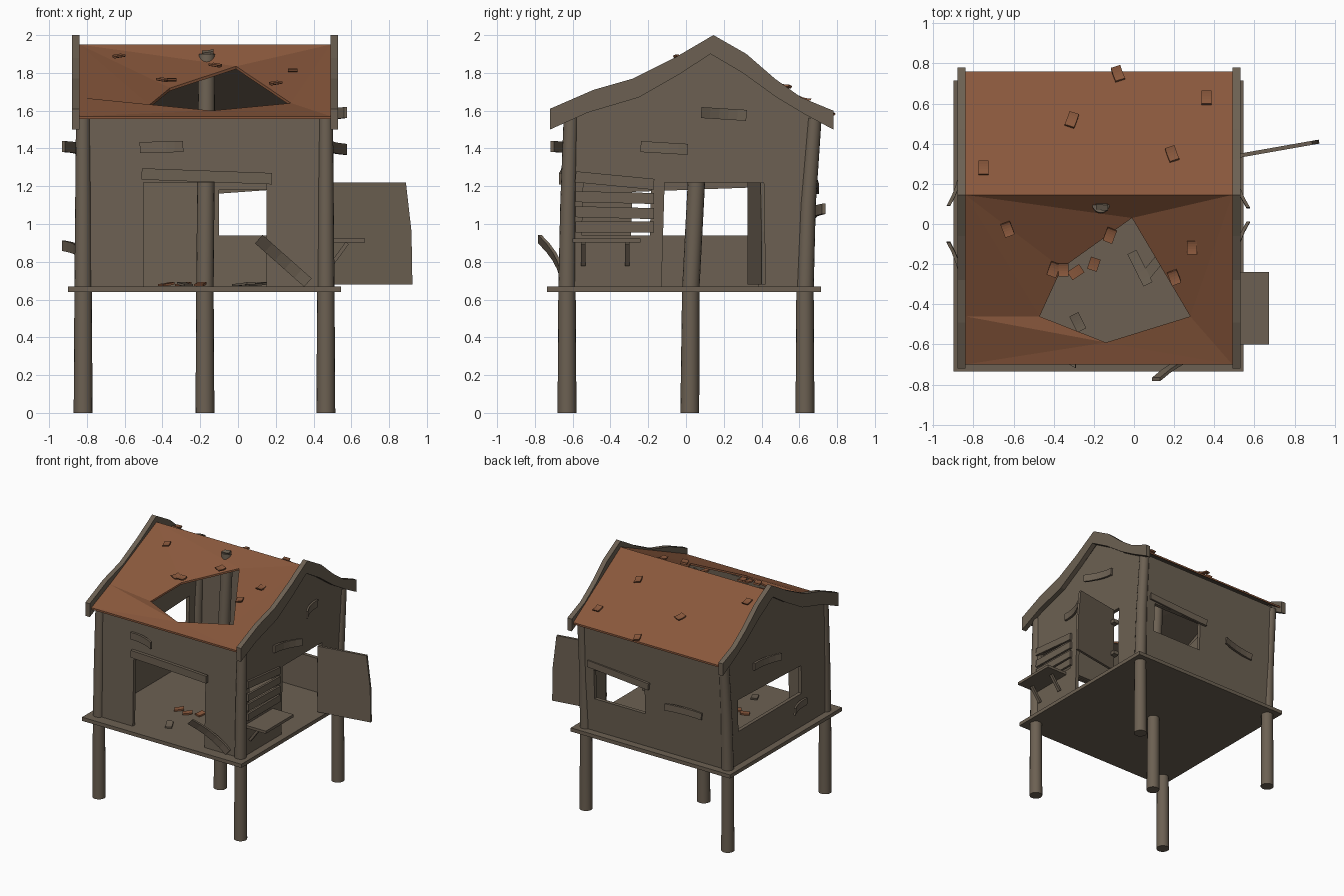
import bpy, bmesh, math
from mathutils import Vector

cube = bpy.data.objects.get("Cube")
if cube:
    bpy.data.objects.remove(cube, do_unlink=True)


def material(name, rgb):
    m = bpy.data.materials.new(name)
    m.use_nodes = True
    m.diffuse_color = (*rgb, 1)
    m.node_tree.nodes["Principled BSDF"].inputs["Base Color"].default_value = (*rgb, 1)
    return m


WOOD = material("weathered wood", (0.15, 0.118, 0.085))
CLAY = material("clay roof", (0.25, 0.097, 0.045))


def finish(name, bm, *mats):
    bmesh.ops.recalc_face_normals(bm, faces=bm.faces)
    me = bpy.data.meshes.new(name)
    bm.to_mesh(me)
    bm.free()
    for m in mats:
        me.materials.append(m)
    ob = bpy.data.objects.new(name, me)
    bpy.context.collection.objects.link(ob)
    return ob


def extrude(bm, offset):
    ext = bmesh.ops.extrude_face_region(bm, geom=bm.faces[:])["geom"]
    verts = [v for v in ext if isinstance(v, bmesh.types.BMVert)]
    bmesh.ops.translate(bm, verts=verts, vec=offset)


def rect(a0, a1, z0, z1):
    return [(a0, z0), (a1, z0), (a1, z1), (a0, z1)]


def panel(name, axis, pos, thick, loops, lean=0):
    """Upright slab across the given axis; the first loop is the outline, the rest are holes."""
    bm = bmesh.new()
    for loop in loops:
        vs = [bm.verts.new((pos, a, z) if axis == "x" else (a, pos, z)) for a, z in loop]
        for i, v in enumerate(vs):
            bm.edges.new((v, vs[i - 1]))
    bmesh.ops.triangle_fill(bm, edges=bm.edges[:], use_beauty=True)
    extrude(bm, (thick, 0, 0) if axis == "x" else (0, thick, 0))
    for v in bm.verts:
        v.co.y += lean * (v.co.z - 0.66)
    bmesh.ops.dissolve_limit(bm, angle_limit=0.01, verts=bm.verts[:], edges=bm.edges[:])
    return finish(name, bm, WOOD)


def box(name, lo, hi):
    bm = bmesh.new()
    bmesh.ops.create_cube(bm, size=1)
    for v in bm.verts:
        v.co = [lo[i] if v.co[i] < 0 else hi[i] for i in range(3)]
    return finish(name, bm, WOOD)


def loft(name, rings, mat=WOOD):
    bm = bmesh.new()
    rows = [[bm.verts.new(p) for p in ring] for ring in rings]
    for r, s in zip(rows, rows[1:]):
        for i in range(len(r)):
            bm.faces.new((r[i - 1], r[i], s[i], s[i - 1]))
    bm.faces.new(rows[0])
    bm.faces.new(rows[-1])
    return finish(name, bm, mat)


def plank(name, a, b, width, out, curl=0, thick=0.018, mat=WOOD):
    """Board from a to b lying on a surface facing out; the b end curls away from it."""
    a, b, n = Vector(a), Vector(b), Vector(out).normalized()
    side = n.cross(b - a).normalized() * width / 2
    rings = []
    steps = 5 if curl else 1
    for i in range(steps + 1):
        t = i / steps
        p = a.lerp(b, t) + n * curl * t * t
        rings.append([p - side, p + side, p + side + n * thick, p - side + n * thick])
    return loft(name, rings, mat)


def post(name, path):
    rings = []
    for x, y, z, r in path:
        rings.append([(x + r * math.cos(k * math.pi / 8), y + r * math.sin(k * math.pi / 8), z)
                      for k in range(16)])
    ob = loft(name, rings)
    bpy.ops.object.select_all(action="DESELECT")
    bpy.context.view_layer.objects.active = ob
    ob.select_set(True)
    bpy.ops.object.shade_smooth_by_angle(angle=math.radians(40))


# Stilts and floor
for side, x in (("right", -0.82), ("left", 0.465)):
    for end, y, lean in (("front", -0.63, 0.02), ("back", 0.63, 0.05)):
        post(f"{end}_{side}_post", [(x, y, 0, 0.05), (x, y, 0.65, 0.046),
                                    (x, y + lean * 0.3, 1.1, 0.042), (x, y + lean, 1.56, 0.038)])
post("centre_post", [(-0.175, 0.02, 0, 0.05), (-0.175, 0.025, 0.65, 0.046),
                     (-0.17, 0.055, 1.22, 0.046), (-0.165, 0.1, 1.9, 0.044)])
box("floor", (-0.9, -0.735, 0.64), (0.545, 0.715, 0.67))

# Front and back walls
panel("front_wall", "y", -0.65, 0.03,
      [rect(-0.83, 0.47, 0.65, 1.57), rect(-0.5, 0.15, 0.668, 1.22)], 0.025)
panel("back_wall", "y", 0.625, 0.03,
      [rect(-0.83, 0.47, 0.65, 1.57), rect(-0.1, 0.36, 0.94, 1.18)], 0.05)

# Gable walls and wavy gable trim
upper = [(-0.72, 1.61), (-0.49, 1.71), (-0.28, 1.77), (-0.06, 1.88), (0.145, 2.0),
         (0.32, 1.9), (0.47, 1.77), (0.61, 1.67), (0.78, 1.6)]
lower = [(0.78, 1.5), (0.63, 1.58), (0.48, 1.67), (0.3, 1.8), (0.13, 1.9),
         (-0.04, 1.79), (-0.25, 1.67), (-0.52, 1.59), (-0.72, 1.5)]
gable = [(-0.64, 0.65), (0.64, 0.65), (0.64, 1.58)]
gable += [(y, z + 0.03) for y, z in lower[1:-1]] + [(-0.64, 1.56)]
panel("left_wall", "x", 0.455, 0.03,
      [gable, rect(-0.13, 0.38, 0.668, 1.22), rect(-0.56, -0.2, 0.94, 1.22)], 0.03)
panel("right_wall", "x", -0.845, 0.03,
      [gable, [(-0.3, 0.94), (0.52, 0.94), (0.52, 1.2), (-0.3, 1.17)]], 0.03)
for side, x in (("right", -0.88), ("left", 0.49)):
    panel(f"{side}_gable_trim", "x", x, 0.04, [upper + lower])

# Roof with a sagging hole in the front slope, wooden underneath
RIDGE = (0.145, 1.95)
bm = bmesh.new()
spots = {"A": (-0.84, -0.7, 1.57), "B": (-0.84, -0.46, 1.67), "C": (-0.84, *RIDGE),
         "D": (0.49, *RIDGE), "E": (0.49, -0.7, 1.57), "F": (-0.84, 0.76, 1.565),
         "G": (0.49, 0.76, 1.565), "1": (-0.47, -0.46, 1.63), "2": (-0.36, -0.22, 1.72),
         "3": (-0.01, 0.03, 1.835), "4": (0.28, -0.46, 1.64), "5": (-0.14, -0.59, 1.6)}
spots = {k: bm.verts.new(p) for k, p in spots.items()}
for f in ("B15", "AB5", "A5E", "E54", "DE4", "D43", "CD3", "C32", "C21", "C1B", "CFGD"):
    bm.faces.new([spots[k] for k in f])
bmesh.ops.recalc_face_normals(bm, faces=bm.faces)
extrude(bm, (0, 0, -0.015))
bmesh.ops.recalc_face_normals(bm, faces=bm.faces)
for f in bm.faces:
    f.material_index = 1 if f.normal.z < -0.3 else 0
finish("roof", bm, CLAY, WOOD)

# Lifted roof tiles
tiles = [(-0.08, 0.74), (0.36, 0.62), (-0.31, 0.51), (0.19, 0.34), (-0.75, 0.27), (-0.63, -0.02),
         (-0.12, -0.05), (0.29, -0.11), (0.2, -0.26), (-0.4, -0.22), (-0.35, -0.22)]
for i, (x, y) in enumerate(tiles):
    s = 1 if y > RIDGE[0] else -1
    slope = 0.626 if s > 0 else 0.45
    z = RIDGE[1] - abs(y - RIDGE[0]) * slope - (0 if s > 0 or x < -0.5 else 0.035)
    d = Vector(((i % 3 - 1) * 0.012, s * 0.027, -slope * 0.027))
    p = Vector((x, y, z))
    plank(f"roof_tile_{i}", p - d, p + d, 0.05, (0, s * slope, 1), 0.022, 0.012, CLAY)
plank("ridge_splinter", (-0.19, 0.09, 1.895), (-0.13, 0.09, 1.895), 0.03, (0, -0.4, 1), 0.01)

# Debris on the floor
for i, (x, y, dx, dy, w, m) in enumerate([
        (-0.38, -0.22, 0.03, 0.02, 0.05, CLAY), (-0.29, -0.24, 0.03, 0.02, 0.05, CLAY),
        (-0.2, -0.2, 0.01, 0.03, 0.05, CLAY), (0.03, -0.22, 0.04, -0.08, 0.05, WOOD),
        (0.09, -0.22, 0.05, 0.06, 0.05, WOOD), (-0.28, -0.49, -0.02, 0.04, 0.05, WOOD)]):
    plank(f"debris_{i}", (x - dx, y - dy, 0.671), (x + dx, y + dy, 0.671), w, (0, 0, 1), 0.01, 0.012, m)

# Boards nailed to the walls
FRONT, BACK, LEFT, RIGHT = (0, -1, 0), (0, 1, 0), (1, 0, 0), (-1, 0, 0)
plank("front_lintel", (-0.51, -0.637, 1.265), (0.18, -0.637, 1.24), 0.06, FRONT, 0.01, 0.025)
plank("front_board", (-0.52, -0.63, 1.405), (-0.29, -0.63, 1.41), 0.058, FRONT, 0.07)
plank("loose_front_board", (0.37, -0.645, 0.69), (0.11, -0.645, 0.92), 0.06, FRONT, 0.12)
plank("back_lintel", (0.41, 0.675, 1.225), (-0.15, 0.675, 1.185), 0.055, BACK, 0.01, 0.02)
plank("back_board", (-0.62, 0.67, 1.06), (-0.32, 0.67, 1.08), 0.055, BACK, 0.05)
plank("left_high_board", (0.485, 0.32, 1.575), (0.485, 0.08, 1.59), 0.058, LEFT, 0.075)
plank("left_mid_board", (0.485, -0.24, 1.41), (0.485, 0.01, 1.395), 0.058, LEFT, 0.075)
plank("right_high_board", (-0.845, 0.34, 1.4), (-0.845, 0.09, 1.41), 0.058, RIGHT, 0.07)
plank("right_low_board", (-0.845, -0.34, 0.86), (-0.845, -0.09, 0.885), 0.055, RIGHT, 0.07)

# Boarded hatch with a counter shelf
for i, (z0, z1) in enumerate([(1.25, 1.21), (1.145, 1.135), (1.065, 1.055), (0.985, 0.985)]):
    plank(f"hatch_slat_{i}", (0.486, -0.585, z0), (0.486, -0.17, z1), 0.058, LEFT)
box("counter_shelf", (0.48, -0.6, 0.902), (0.672, -0.24, 0.924))
for i, y in enumerate((-0.545, -0.31)):
    plank(f"shelf_strut_{i}", (0.486, y, 0.79), (0.57, y, 0.905), 0.024, (1, 0, -0.7), 0, 0.02)

# Open door with hinges
door = panel("door", "y", 0, 0.02, [[(0, 0.68), (0.435, 0.68), (0.43, 0.96), (0.4, 1.22), (0, 1.22)]])
door.location = (0.495, 0.325, 0)
door.rotation_euler.z = math.radians(10)
for i, z in enumerate((0.8, 1.08)):
    box(f"door_hinge_{i}", (0.48, 0.335, z), (0.53, 0.39, z + 0.03))
